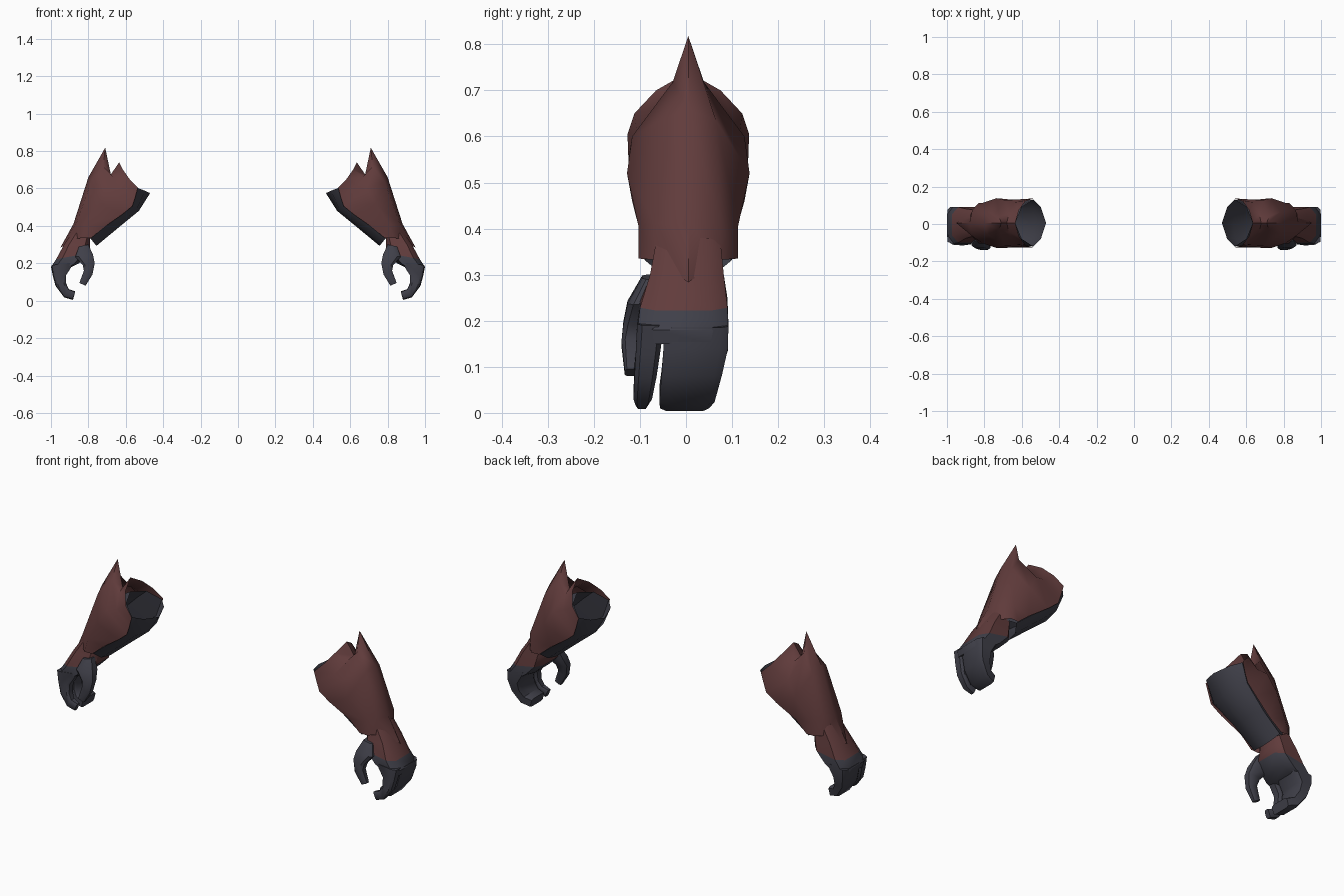
import bpy, bmesh, math

if "Cube" in bpy.data.objects:
    bpy.data.objects.remove(bpy.data.objects["Cube"])

YC = 0.005  # centre line of the forearm


def material(name, rgb):
    m = bpy.data.materials.new(name)
    m.diffuse_color = (*rgb, 1)
    m.use_nodes = True
    m.node_tree.nodes["Principled BSDF"].inputs["Base Color"].default_value = m.diffuse_color
    return m


RED = material("dark_red_leather", (0.12, 0.045, 0.045))
GREY = material("charcoal_cloth", (0.05, 0.05, 0.066))


def finish(name, bm, mats, rule=None, angle=40):
    """Make a mirrored pair object from a bmesh."""
    bmesh.ops.remove_doubles(bm, verts=bm.verts, dist=0.0005)
    bmesh.ops.recalc_face_normals(bm, faces=bm.faces)
    if rule:
        for f in bm.faces:
            f.material_index = rule(f.calc_center_median())
    me = bpy.data.meshes.new(name)
    bm.to_mesh(me)
    bm.free()
    for m in mats:
        me.materials.append(m)
    ob = bpy.data.objects.new(name, me)
    bpy.context.collection.objects.link(ob)
    bpy.ops.object.select_all(action='DESELECT')
    ob.select_set(True)
    bpy.context.view_layer.objects.active = ob
    bpy.ops.object.shade_smooth_by_angle(angle=math.radians(angle))
    ob.modifiers.new("pair", 'MIRROR').use_axis[0] = True
    return ob


def skin(rows, closed=False, caps=False):
    """Bridge rows of points into a sheet or tube."""
    bm = bmesh.new()
    vs = [[bm.verts.new(p) for p in r] for r in rows]
    n = len(rows[0])
    for a, b in zip(vs, vs[1:]):
        for i in range(n if closed else n - 1):
            j = (i + 1) % n
            bm.faces.new((a[i], a[j], b[j], b[i]))
    if caps:
        bm.faces.new(vs[0])
        bm.faces.new(vs[-1])
    return bm


def both_sides(row, closed=False):
    """Half row (x, y, z) starting on the centre line, reflected across it."""
    half = [(x, YC + y, z) for x, y, z in row]
    other = [(x, YC - y, z) for x, y, z in row]
    return other[:0:-1] + half if not closed else half + other[-2:0:-1]


def limb(name, sections, mats, rule=None, round_=0.62):
    """Chamfered tube: each section is inner x,z / outer x,z / y range."""
    rows = []
    k = round_
    shape = [(-1, -k), (-k, -1), (k, -1), (1, -k), (1, k), (k, 1), (-k, 1), (-1, k)]
    for xi, zi, xo, zo, y0, y1 in sections:
        rows.append([((xi + xo) / 2 + s * (xo - xi) / 2,
                      (y0 + y1) / 2 + t * (y1 - y0) / 2,
                      (zi + zo) / 2 + s * (zo - zi) / 2) for s, t in shape])
    return finish(name, skin(rows, True, True), mats, rule)


# Red bracer shell: flared rim, valley, elbow spike, forearm, pointed lower edge
shell = [
    [(.635, 0, .74), (.615, .07, .70), (.58, .117, .65), (.535, .132, .605)],
    [(.68, 0, .675), (.67, .05, .665), (.64, .112, .61), (.55, .13, .55)],
    [(.71, 0, .818), (.72, .034, .718), (.69, .122, .60), (.565, .13, .505)],
    [(.80, 0, .66), (.785, .06, .635), (.735, .133, .52), (.62, .122, .46)],
    [(.88, 0, .41), (.865, .07, .41), (.81, .108, .405), (.72, .102, .39)],
    [(.95, 0, .283), (.865, .07, .332), (.83, .108, .335), (.785, .106, .335)],
]
finish("bracer_shell", skin([both_sides(r) for r in shell]), [RED], angle=45)

# Charcoal sleeve under the bracer, open at both ends
sleeve = [
    [(.47, 0, .575), (.498, .085, .588), (.538, .125, .603), (.60, .085, .645), (.635, 0, .665)],
    [(.53, 0, .48), (.54, .085, .492), (.57, .122, .507), (.65, .075, .60), (.68, 0, .64)],
    [(.64, 0, .39), (.648, .07, .40), (.69, .098, .412), (.78, .065, .47), (.81, 0, .48)],
    [(.757, 0, .293), (.765, .06, .303), (.788, .095, .332), (.84, .06, .35), (.86, 0, .355)],
]
finish("sleeve", skin([both_sides(r, True) for r in sleeve], True), [GREY])

# Wrist and palm: red above, charcoal glove below
limb("wrist_and_palm", [
    (.79, .335, .875, .38, -.065, .075),
    (.79, .30, .93, .30, -.078, .082),
    (.795, .255, .972, .222, -.10, .09),
    (.85, .20, 1.0, .18, -.105, .092),
    (.89, .18, .993, .15, -.10, .09),
], [RED, GREY], lambda c: int(c.z < .235))

# Joined outer fingers and the separate index finger, curled inward
limb("joined_fingers", [
    (.875, .205, .998, .185, -.047, .092),
    (.92, .135, .992, .14, -.049, .091),
    (.92, .095, .976, .08, -.053, .078),
    (.905, .062, .93, .018, -.058, .062),
    (.87, .05, .882, .004, -.056, .05),
], [GREY], round_=0.75)
limb("index_finger", [
    (.875, .205, .996, .19, -.106, -.048),
    (.92, .135, .985, .13, -.109, -.056),
    (.92, .09, .97, .075, -.112, -.064),
    (.905, .06, .93, .022, -.114, -.074),
    (.87, .047, .885, .008, -.109, -.083),
], [GREY])

# Thumb hanging from the front of the palm
limb("thumb", [
    (.80, .30, .85, .29, -.095, -.05),
    (.775, .245, .87, .235, -.127, -.06),
    (.766, .20, .83, .19, -.136, -.085),
    (.778, .14, .824, .16, -.14, -.098),
    (.815, .08, .848, .095, -.133, -.108),
], [GREY])
